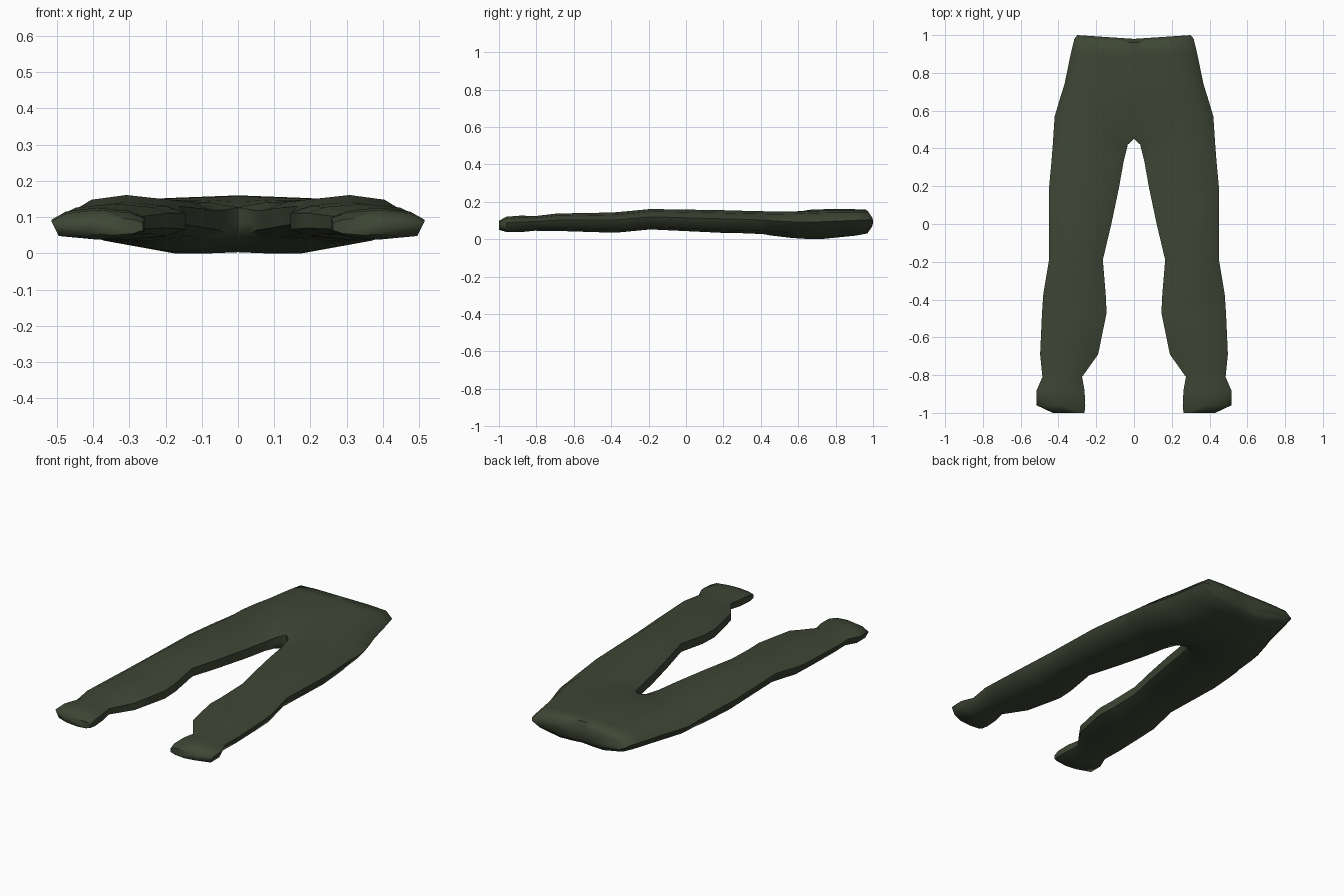
import bpy, bmesh, math

if "Cube" in bpy.data.objects:
    bpy.data.objects.remove(bpy.data.objects["Cube"])

green = bpy.data.materials.new("dark olive cloth")
green.diffuse_color = (0.048, 0.062, 0.035, 1)
green.use_nodes = True
green.node_tree.nodes["Principled BSDF"].inputs["Base Color"].default_value = green.diffuse_color

# Stations along one leg, cuff to waist: y, inner x, outer x, bottom z, top z
STATIONS = [
    (-1.00, .262, .430, .050, .098),
    (-0.96, .258, .515, .038, .120),
    (-0.88, .262, .515, .038, .126),
    (-0.81, .275, .485, .045, .123),
    (-0.69, .190, .497, .044, .137),
    (-0.47, .145, .487, .037, .141),
    (-0.37, .150, .480, .035, .144),
    (-0.19, .165, .450, .052, .161),
    (0.00, .120, .450, .043, .158),
    (0.19, .080, .450, .034, .155),
    (0.33, .055, .437, .031, .151),
    (0.42, .033, .430, .026, .150),
    (0.45, .000, .428, .020, .150),
    (0.57, .000, .420, .006, .153),
    (0.67, .000, .390, .000, .158),
    (0.74, .000, .368, .002, .160),
    (0.90, .000, .335, .018, .160),
    (0.98, .000, .316, .030, .158),
    (1.00, .000, .300, .058, .120),
]
CROTCH = 12
# Cross-sections as (across, up) fractions, from the inner top round the outside
LEG = [(0, .72), (.16, .90), (.5, 1), (.84, .88), (1, .62), (.92, .12), (.5, 0), (.16, .10), (0, .28)]
HIP = [(0, 1), (.22, .98), (.55, .95), (.88, .88), (1, .58), (.86, .22), (.45, 0), (.20, .0), (0, .02)]
# How far each section has changed from leg to hip
BLEND = {11: .15, 12: .35, 13: .75}

bm = bmesh.new()
rings, walls = [], []
for i, (y, xi, xo, zb, zt) in enumerate(STATIONS):
    t = BLEND.get(i, 0 if i < 11 else 1)
    ring = []
    for (u0, v0), (u1, v1) in zip(LEG, HIP):
        u, v = u0 + (u1 - u0) * t, v0 + (v1 - v0) * t
        x = xi + (xo - xi) * u
        dip = .02 * (1 - u) if y > .97 else 0      # waistline dips at the middle
        ring.append(bm.verts.new((x, y - dip, zb + (zt - zb) * v)))
    rings.append(ring)
    if i <= CROTCH:                                # middle of the inseam
        walls.append(bm.verts.new((xi, y, (ring[0].co.z + ring[-1].co.z) / 2)))

# Outer skin, inseam and end caps
for i, (a, b) in enumerate(zip(rings, rings[1:])):
    if i < CROTCH:
        a, b = a + [walls[i], a[0]], b + [walls[i + 1], b[0]]
    for k in range(len(a) - 1):
        bm.faces.new((a[k], a[k + 1], b[k + 1], b[k]))
bm.faces.new(rings[0] + [walls[0]])
bm.faces.new(rings[-1])

# Mirror to the other leg and weld the centre seam
geom = bm.verts[:] + bm.edges[:] + bm.faces[:]
copy = bmesh.ops.duplicate(bm, geom=geom)["geom"]
for v in copy:
    if isinstance(v, bmesh.types.BMVert):
        v.co.x = -v.co.x
bmesh.ops.remove_doubles(bm, verts=bm.verts[:], dist=1e-5)
bmesh.ops.recalc_face_normals(bm, faces=bm.faces[:])

mesh = bpy.data.meshes.new("trousers")
bm.to_mesh(mesh)
bm.free()
trousers = bpy.data.objects.new("trousers", mesh)
bpy.context.collection.objects.link(trousers)
mesh.materials.append(green)
bpy.context.view_layer.objects.active = trousers
trousers.select_set(True)
bpy.ops.object.shade_smooth_by_angle(angle=math.radians(60))
